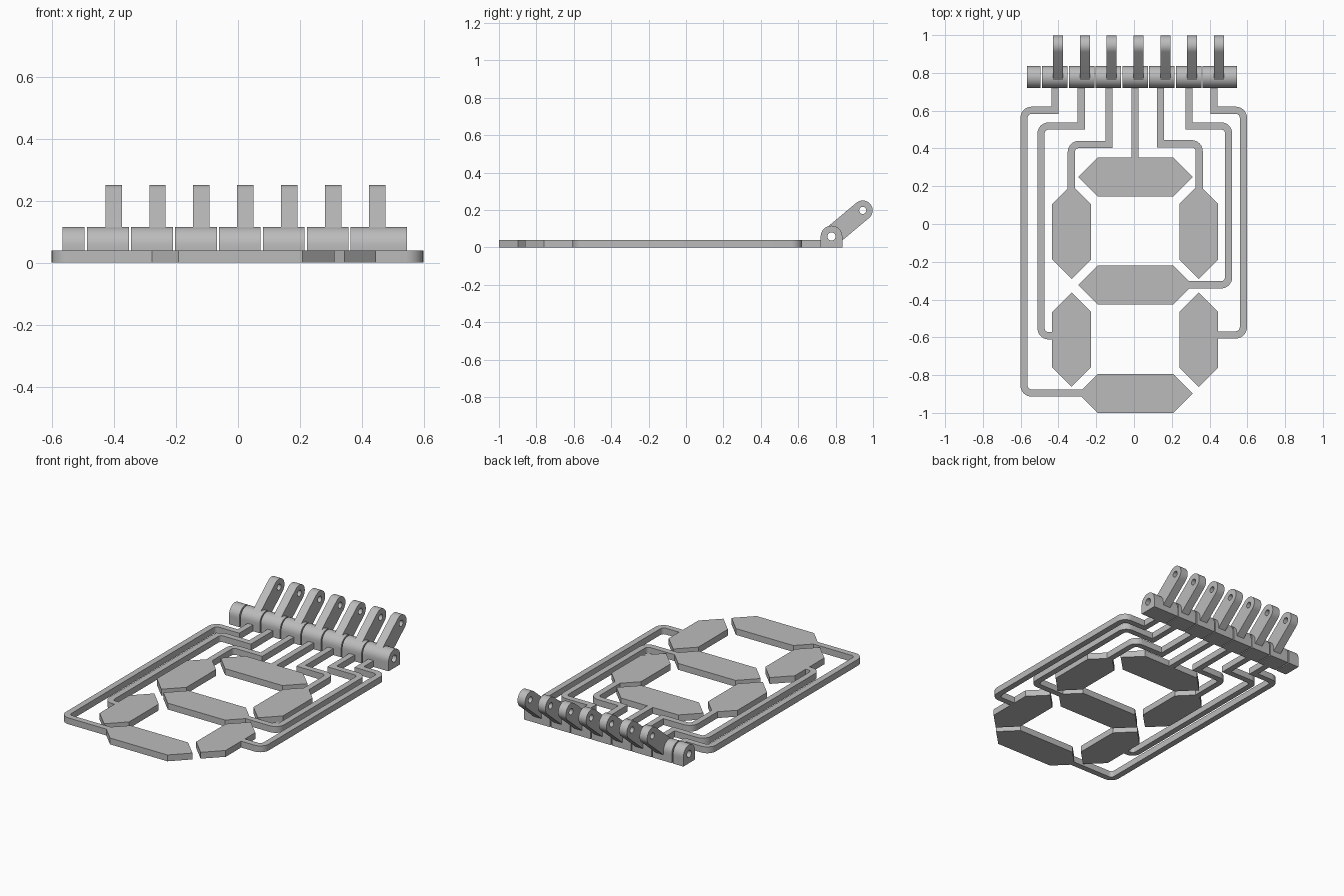
import bpy, bmesh, math
from mathutils import Vector

cube = bpy.data.objects.get("Cube")
if cube:
    bpy.data.objects.remove(cube, do_unlink=True)

grey = bpy.data.materials.new("mid_grey")
grey.use_nodes = True
GREY = (0.5, 0.5, 0.5, 1)
grey.diffuse_color = GREY
grey.node_tree.nodes["Principled BSDF"].inputs["Base Color"].default_value = GREY

THICK = 0.04


def finish(name, bm, smooth=True):
    """Turn a bmesh into a named grey object."""
    bmesh.ops.recalc_face_normals(bm, faces=bm.faces)
    mesh = bpy.data.meshes.new(name)
    bm.to_mesh(mesh)
    bm.free()
    mesh.materials.append(grey)
    obj = bpy.data.objects.new(name, mesh)
    bpy.context.collection.objects.link(obj)
    if smooth:
        bpy.ops.object.select_all(action="DESELECT")
        bpy.context.view_layer.objects.active = obj
        obj.select_set(True)
        bpy.ops.object.shade_smooth_by_angle(angle=math.radians(35))
    return obj


def plate(name, outline, smooth=False):
    """Extrude a flat outline up to the plate thickness."""
    bm = bmesh.new()
    low = [bm.verts.new((p[0], p[1], 0)) for p in outline]
    top = [bm.verts.new((p[0], p[1], THICK)) for p in outline]
    bm.faces.new(low)
    bm.faces.new(top)
    n = len(low)
    for i in range(n):
        j = (i + 1) % n
        bm.faces.new((low[i], low[j], top[j], top[i]))
    return finish(name, bm, smooth)


def segment(name, cx, cy, half, upright):
    """Long hexagon with pointed ends."""
    w = 0.103
    pts = [(-half, 0), (w - half, -w), (half - w, -w),
           (half, 0), (half - w, w), (w - half, w)]
    if upright:
        pts = [(-b, a) for a, b in pts]
    plate(name, [(cx + a, cy + b) for a, b in pts])


def trace(name, points, rounded):
    """Flat strip along a path, with the listed corners filleted."""
    pts = [Vector(p) for p in points]
    path = []
    for i, p in enumerate(pts):
        if i not in rounded:
            path.append(p)
            continue
        a = (pts[i - 1] - p).normalized()
        b = (pts[i + 1] - p).normalized()
        r = 0.04
        for k in range(9):
            t = k / 8 * math.pi / 2
            path.append(p + r * (a * (1 - math.sin(t)) + b * (1 - math.cos(t))))
    left, right = [], []
    for i, p in enumerate(path):
        d0 = (p - path[max(i - 1, 0)]).normalized()
        d1 = (path[min(i + 1, len(path) - 1)] - p).normalized()
        if i == 0:
            d0 = d1
        if i == len(path) - 1:
            d1 = d0
        n = Vector((-d0.y - d1.y, d0.x + d1.x)).normalized()
        off = n * 0.019 / n.dot(Vector((-d1.y, d1.x)))
        left.append(p + off)
        right.append(p - off)
    plate(name, left + right[::-1], True)


def bored(name, x0, x1, outer, hole):
    """Extrude a profile with a round hole along x; both loops hold (y, z)."""
    bm = bmesh.new()
    loops = [[bm.verts.new((x, y, z)) for y, z in ring]
             for x, ring in ((x0, outer), (x1, outer), (x1, hole), (x0, hole))]
    n = len(outer)
    for a, b in zip(loops, loops[1:] + loops[:1]):
        for i in range(n):
            j = (i + 1) % n
            bm.faces.new((a[i], a[j], b[j], b[i]))
    finish(name, bm)


# Seven display segments
for label, y in (("top", 0.248), ("middle", -0.322), ("bottom", -0.897)):
    segment(label + "_segment", 0.008, y, 0.303, False)
for side, x in (("right", -0.33), ("left", 0.343)):
    segment("upper_" + side + "_segment", x, -0.042, 0.25, True)
    segment("lower_" + side + "_segment", x, -0.612, 0.25, True)

# Connecting traces from the hinges to the segments
START = 0.73
trace("outer_right_trace", [(-0.418, START), (-0.418, 0.602), (-0.582, 0.602),
                            (-0.582, -0.895), (-0.25, -0.895)], (2, 3))
trace("middle_right_trace", [(-0.279, START), (-0.279, 0.519), (-0.492, 0.519),
                             (-0.492, -0.592), (-0.425, -0.592)], (2, 3))
trace("inner_right_trace", [(-0.132, START), (-0.132, 0.421), (-0.332, 0.421),
                            (-0.332, 0.17)], (2,))
trace("centre_trace", [(0.005, START), (0.005, 0.34)], ())
trace("inner_left_trace", [(0.141, START), (0.141, 0.425), (0.345, 0.425),
                           (0.345, 0.17)], (2,))
trace("middle_left_trace", [(0.291, START), (0.291, 0.519), (0.501, 0.519),
                            (0.501, -0.322), (0.27, -0.322)], (2, 3))
trace("outer_left_trace", [(0.423, START), (0.423, 0.602), (0.579, 0.602),
                           (0.579, -0.587), (0.435, -0.587)], (2, 3))

# Hinge profiles: arched barrel and slanted round-ended arm
N = 32
angles = [2 * math.pi * i / N for i in range(N)]
BASE, TIP = Vector((0.778, 0.058)), Vector((0.945, 0.198))
R_BARREL, R_ARM = 0.058, 0.053


def arch(t):
    c, s = math.cos(t), math.sin(t)
    k = 1 if s >= 0 else 1 / max(abs(c), abs(s))
    return BASE + Vector((c, s)) * R_BARREL * k


along = (TIP - BASE).normalized()
across = Vector((-along.y, along.x))
length = (TIP - BASE).length - 0.022


def arm_edge(t):
    c, s = math.cos(t), math.sin(t)
    if c > -0.001:
        return TIP + (along * c + across * s) * R_ARM
    s = max(-1, min(1, s * 1.05))
    return TIP - along * length + across * s * R_ARM


def circle(centre, r):
    return [centre + (along * math.cos(t) + across * math.sin(t)) * r for t in angles]


barrel = [arch(t) for t in angles]
barrel_hole = [BASE + Vector((math.cos(t), math.sin(t))) * 0.022 for t in angles]
arm = [arm_edge(t) for t in angles]
arm_hole = circle(TIP, 0.019)

# Row of hinge barrels, each with an arm, plus a plain end barrel
bored("end_barrel", -0.567, -0.495, barrel, barrel_hole)
for i in range(7):
    x = -0.487 + 0.1418 * i
    end = x + 0.135 if i < 6 else 0.545
    bored(f"hinge_barrel_{i + 1}", x, end, barrel, barrel_hole)
    ax = -0.428 + 0.1418 * i
    bored(f"hinge_arm_{i + 1}", ax, ax + 0.053, arm, arm_hole)
